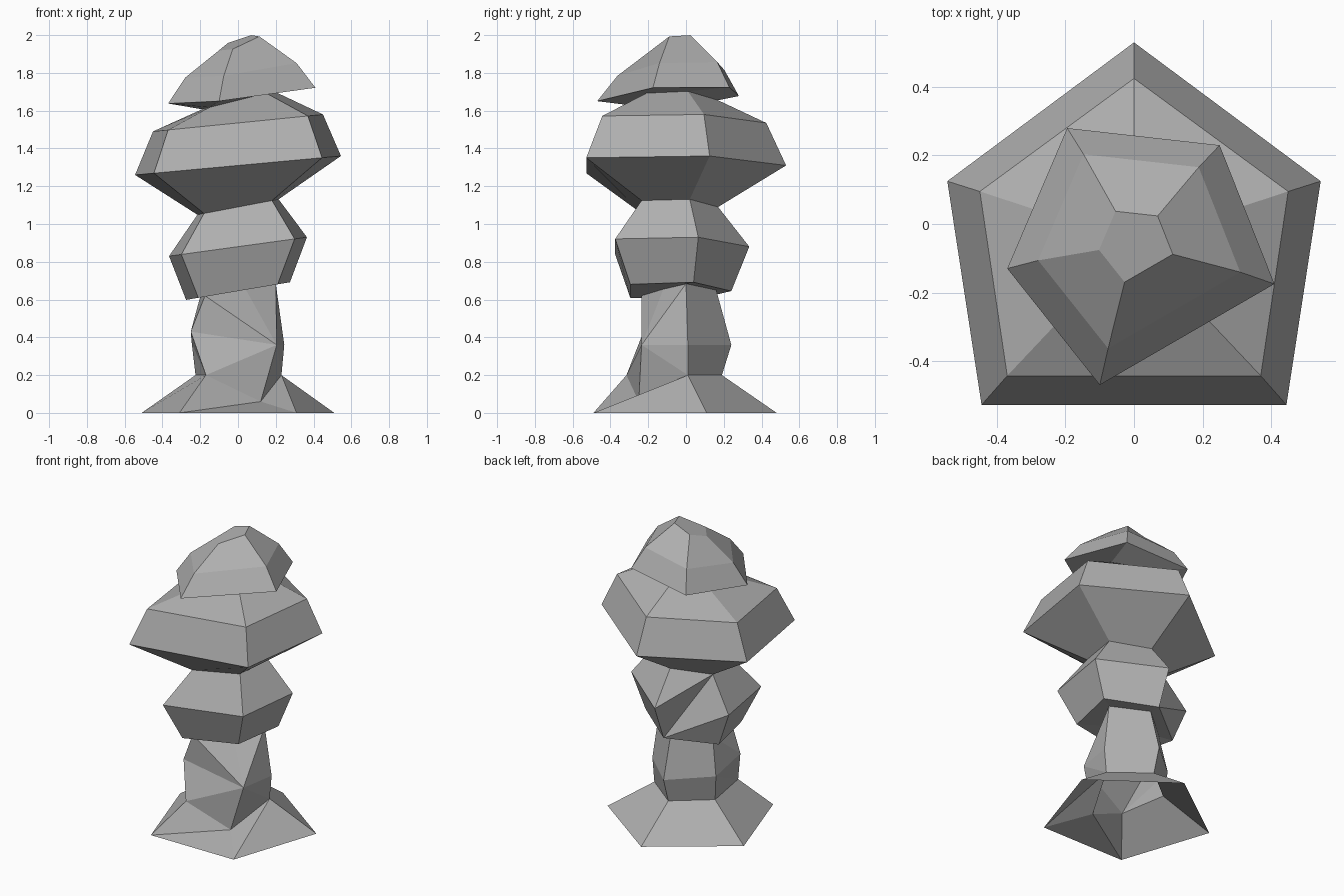
import bpy, bmesh

if "Cube" in bpy.data.objects:
    bpy.data.objects.remove(bpy.data.objects["Cube"])

# Every ring has five corners, counter-clockwise from above:
# back, left, front left, front right, right

stone_grey = bpy.data.materials.new("stone_grey")
stone_grey.diffuse_color = (.43, .43, .43, 1)
stone_grey.use_nodes = True
stone_grey.node_tree.nodes["Principled BSDF"].inputs["Base Color"].default_value = stone_grey.diffuse_color


def ring(back_y, side, side_y, front, front_y, z, tilt=0):
    pts = [(0, back_y), (-side, side_y), (-front, front_y), (front, front_y), (side, side_y)]
    return [(x, y, z + tilt * x) for x, y in pts]


def cap_ring(scale, cy, z, tx, ty):
    outline = [(-.195, .28), (-.37, -.13), (-.10, -.47), (.41, -.175), (.25, .23)]
    pts = [(x * scale, y * scale + cy) for x, y in outline]
    return [(x, y, z + tx * x + ty * y) for x, y in pts]


def stack(name, rings, splits=None, close_top=False, dent=None):
    """Skin successive rings; splits sets the diagonal (A, B or . for none) per side."""
    bm = bmesh.new()
    rows = [[bm.verts.new(p) for p in r] for r in rings]
    for k in range(len(rows) - 1):
        lo, up = rows[k], rows[k + 1]
        for i in range(5):
            j = (i + 1) % 5
            if i == 0 and dent and k in (dent, dent + 1):
                continue
            mode = splits[k][i] if splits else "."
            if mode == "A":
                faces = [(lo[i], lo[j], up[i]), (lo[j], up[j], up[i])]
            elif mode == "B":
                faces = [(lo[i], lo[j], up[j]), (lo[i], up[j], up[i])]
            else:
                faces = [(lo[i], lo[j], up[j], up[i])]
            for f in faces:
                bm.faces.new(f)
    if dent:
        # chipped back-left side: crease runs from upper left to lower back
        lo, mid, up = rows[dent:dent + 3]
        for f in [(up[0], mid[0], up[1]), (mid[0], lo[0], up[1]),
                  (lo[0], mid[1], up[1]), (lo[0], lo[1], mid[1])]:
            bm.faces.new(f)
    if close_top:
        bm.faces.new(rows[-1])
    bm.normal_update()
    mesh = bpy.data.meshes.new(name)
    bm.to_mesh(mesh)
    bm.free()
    mesh.materials.append(stone_grey)
    obj = bpy.data.objects.new(name, mesh)
    bpy.context.collection.objects.link(obj)
    return obj


# Shared joints between the stones
pillar_top = ring(.16, .20, .0, .175, -.235, .65, .17)
pillar_top[3] = (.04, -.12, .655)  # broken front right corner
waist = ring(.17, .215, .02, .18, -.235, 1.09, .19)
neck = ring(.17, .19, .01, .15, -.21, 1.655, .25)

# Flared foot and battered pillar, open underneath
foot = ring(.48, .51, .11, .31, -.49, 0)
ankle = [(0, .19, .20), (-.225, .01, .20), (-.17, -.315, .20), (.12, -.25, .06), (.23, .01, .20)]
shaft = [(0, .24, .36), (-.245, .03, .37), (-.25, -.225, .43), (.205, -.235, .36), (.245, .01, .36)]
stack("pillar", [foot, ankle, shaft, pillar_top], ["..BB.", ".ABA.", ".AAB."])

# Lower stone
stack("lower_stone", [pillar_top,
                      ring(.24, .275, .04, .21, -.295, .645, .17),
                      ring(.335, .365, .065, .30, -.375, .88, .137),
                      waist], dent=1)

# Wide upper stone
stack("upper_stone", [waist,
                      ring(.53, .545, .125, .445, -.528, 1.31, .092),
                      ring(.425, .45, .095, .37, -.443, 1.535, .10),
                      neck])

# Twisted cap stone
stack("cap_stone", [neck,
                    cap_ring(1, 0, 1.685, .11, .05),
                    cap_ring(.756, -.008, 1.82, .135, .07),
                    cap_ring(.276, -.04, 1.97, .36, .20)], close_top=True)
